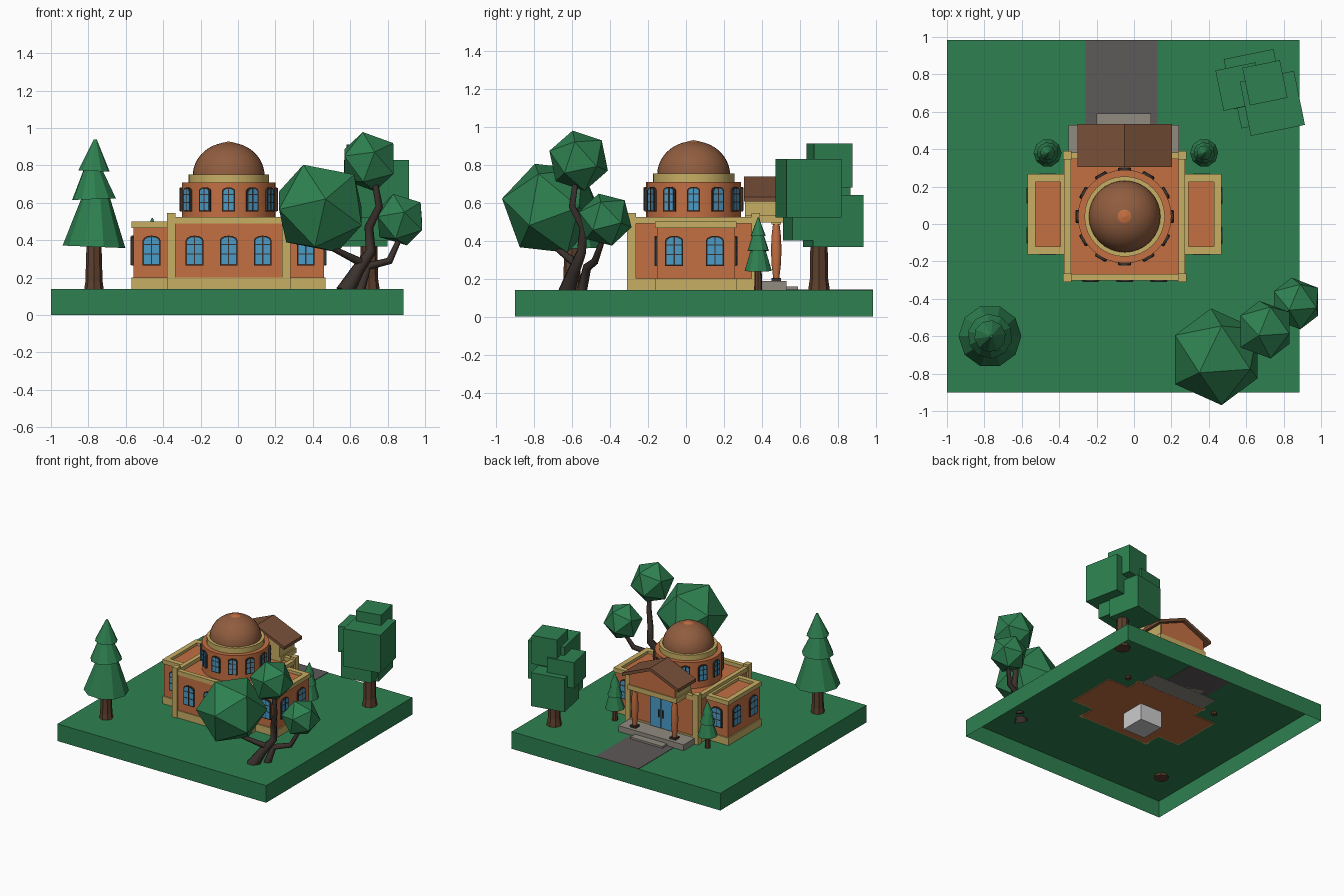
import bpy, bmesh, math
from mathutils import Matrix, Vector

if "Cube" in bpy.data.objects:
    bpy.data.objects.remove(bpy.data.objects["Cube"])

CX, CY, G = -0.05, 0.04, 0.14      # building centre, lawn level

def mat(name, r, g, b):
    m = bpy.data.materials.new(name)
    m.diffuse_color = (r, g, b, 1)
    m.use_nodes = True
    m.node_tree.nodes["Principled BSDF"].inputs["Base Color"].default_value = m.diffuse_color
    return m

GREEN = mat("green", .027, .216, .08)
ORANGE = mat("orange_wall", .55, .16, .055)
TAN = mat("tan_trim", .58, .43, .13)
BROWN = mat("brown_roof", .19, .08, .04)
DOME = mat("dome_brown", .28, .11, .05)
BLUE = mat("glass", .07, .33, .58)
DARK = mat("dark_frame", .045, .032, .026)
BARK = mat("bark", .11, .05, .026)
STONE = mat("stone", .28, .26, .22)
PATH = mat("path", .11, .10, .10)

def finish(name, bm, mats, matrix=None, smooth=False):
    me = bpy.data.meshes.new(name)
    bmesh.ops.recalc_face_normals(bm, faces=bm.faces)
    bm.to_mesh(me)
    bm.free()
    for m in mats:
        me.materials.append(m)
    ob = bpy.data.objects.new(name, me)
    bpy.context.collection.objects.link(ob)
    if matrix is not None:
        ob.matrix_world = matrix
    if smooth:
        bpy.context.view_layer.objects.active = ob
        ob.select_set(True)
        bpy.ops.object.shade_smooth_by_angle(angle=math.radians(35))
        ob.select_set(False)
    return ob

def add_prism(bm, pts, y0, y1, mi=0):
    """Extrude an x-z outline from y0 to y1."""
    a = [bm.verts.new((x, y0, z)) for x, z in pts]
    b = [bm.verts.new((x, y1, z)) for x, z in pts]
    n = len(pts)
    fs = [bm.faces.new(a), bm.faces.new(b[::-1])]
    fs += [bm.faces.new((a[i], b[i], b[(i + 1) % n], a[(i + 1) % n])) for i in range(n)]
    for f in fs:
        f.material_index = mi

def add_box(bm, x0, x1, y0, y1, z0, z1, mi=0):
    add_prism(bm, [(x0, z0), (x1, z0), (x1, z1), (x0, z1)], y0, y1, mi)

def box(name, x0, x1, y0, y1, z0, z1, m):
    bm = bmesh.new()
    add_box(bm, x0, x1, y0, y1, z0, z1)
    return finish(name, bm, [m] if m else [])

def prism(name, pts, y0, y1, m):
    bm = bmesh.new()
    add_prism(bm, pts, y0, y1)
    return finish(name, bm, [m])

def parapet(name, x0, x1, y0, y1, z0, z1, t):
    bm = bmesh.new()
    add_box(bm, x0, x1, y0, y0 + t, z0, z1)
    add_box(bm, x0, x1, y1 - t, y1, z0, z1)
    add_box(bm, x0, x0 + t, y0 + t, y1 - t, z0, z1)
    add_box(bm, x1 - t, x1, y0 + t, y1 - t, z0, z1)
    return finish(name, bm, [TAN])

def lathe(name, prof, n, loc, m, smooth=False, rot=0, tilt=0):
    """Revolve (radius, z) points and cap both ends."""
    bm = bmesh.new()
    rings = [[bm.verts.new((r * math.cos(2 * math.pi * i / n), r * math.sin(2 * math.pi * i / n), z))
              for i in range(n)] for r, z in prof]
    for a, b in zip(rings, rings[1:]):
        for i in range(n):
            bm.faces.new((a[i], a[(i + 1) % n], b[(i + 1) % n], b[i]))
    bm.faces.new(rings[0][::-1])
    bm.faces.new(rings[-1])
    M = Matrix.Translation(loc) @ Matrix.Rotation(tilt, 4, 'Y') @ Matrix.Rotation(rot, 4, 'Z')
    return finish(name, bm, [m], M, smooth)

def arch(w, h):
    r = w / 2
    rise = r * .55
    return [(-r, 0), (r, 0)] + [(r * math.cos(a), h - rise + rise * math.sin(a))
                                for a in (math.pi * i / 6 for i in range(7))]

def window(name, x, y, z, ang, w, h):
    """Arched window facing -y, turned by ang."""
    bm = bmesh.new()
    add_prism(bm, arch(w, h), -.010, .01, 0)
    inner = [(px, pz + .008) for px, pz in arch(w - .016, h - .016)]
    add_prism(bm, inner, -.012, -.005, 1)
    add_box(bm, -.003, .003, -.014, -.006, .004, h - .004, 0)
    for k in (.38, .7):
        add_box(bm, -w / 2 + .004, w / 2 - .004, -.014, -.006, h * k - .0025, h * k + .0025, 0)
    M = Matrix.Translation((x, y, z)) @ Matrix.Rotation(ang, 4, 'Z')
    return finish(name, bm, [DARK, BLUE], M)

# Lawn: open-bottomed tray, with path and hidden centre block
lawn = bmesh.new()
add_box(lawn, -1, .885, -.9, .985, 0, G)
lawn.normal_update()
bmesh.ops.delete(lawn, geom=[f for f in lawn.faces if f.calc_center_median().z < .001], context='FACES')
me = finish("lawn", lawn, [GREEN])
box("path", -.26, .125, .41, .985, G - .002, G + .003, PATH)
box("centre_block", CX - .1, CX + .1, CY - .1, CY + .1, 0, .2, None)

# Main hall
X, Y = .315, .335
box("hall_walls", CX - X, CX + X, CY - Y, CY + Y, G - .004, .495, ORANGE)
box("hall_plinth", CX - X - .008, CX + X + .008, CY - Y - .008, CY + Y + .008, G - .002, .2, TAN)
parapet("hall_parapet", CX - X - .008, CX + X + .008, CY - Y - .008, CY + Y + .008, .49, .525, .035)
for sx in (-1, 1):
    for sy in (-1, 1):
        px, py = CX + sx * .307, CY + sy * .327
        box("corner_pillar", px - .023, px + .023, py - .023, py + .023, G - .003, .545, TAN)
for dx in (-.182, 0, .182):
    window("hall_window", CX + dx, CY - Y, .265, 0, .095, .16)

# Side wings
for s in (-1, 1):
    xa, xb = sorted((CX + s * .3, CX + s * .51))
    y0, y1 = CY + .012 - .205, CY + .012 + .205
    pa, pb = sorted((CX + s * .3, CX + s * .519))
    box("wing_walls", xa, xb, y0, y1, G - .004, .478, ORANGE)
    box("wing_plinth", pa, pb, y0 - .009, y1 + .009, G - .002, .2, TAN)
    parapet("wing_parapet", pa, pb, y0 - .009, y1 + .009, .465, .5, .042)
    xo = CX + s * .51
    for yy in (-.062, .152):
        window("wing_side_window", xo, yy, .265, s * math.pi / 2, .095, .16)
    window("wing_front_window", CX + s * .412, y0, .265, 0, .095, .16)
    window("wing_back_window", CX + s * .412, y1, .265, math.pi, .095, .16)

# Drum, ring and dome
lathe("drum", [(.25, .48), (.25, .708)], 32, (CX, CY, 0), ORANGE, True)
for i in range(12):
    a = i * math.pi / 6
    window("drum_window", CX + .249 * math.sin(a), CY - .249 * math.cos(a), .553, a, .07, .13)
lathe("drum_ring", [(.215, .70), (.215, .752)], 32, (CX, CY, 0), TAN, True)
lathe("dome", [(.192 * math.cos(a), .745 + .178 * math.sin(a))
               for a in (math.radians(d) for d in range(0, 81, 8))] + [(.002, .926)],
      32, (CX, CY, 0), DOME, True)
lathe("dome_cap", [(.05, .915), (.03, .922), (.002, .928)], 16, (CX, CY, 0), ORANGE)

# Entrance porch on the back side
box("porch_floor", CX - .3, CX + .29, .37, .53, G - .003, .188, STONE)
box("porch_step", CX - .15, CX + .14, .52, .59, G - .002, .158, STONE)
box("porch_beam", CX - .22, CX + .22, .31, .51, .495, .535, TAN)
gable = [(-.21, .53), (.21, .53), (.21, .625), (0, .715), (-.21, .625)]
prism("porch_gable", [(CX + x, z) for x, z in gable], .31, .5, TAN)
panel = [(-.205, .537), (.205, .537), (.205, .62), (0, .71), (-.205, .62)]
prism("gable_panel", [(CX + x, z) for x, z in panel], .49, .507, ORANGE)
roof = [(-.253, .605), (0, .712), (.253, .605), (.253, .63), (0, .737), (-.253, .63)]
prism("porch_roof", [(CX + x, z) for x, z in roof], .305, .535, BROWN)
for s in (-1, 1):
    x = CX + s * .18
    lathe("porch_column", [(.016, .2), (.024, .27), (.028, .35), (.024, .43), (.016, .497)],
          12, (x, .475, 0), ORANGE, True)
    box("column_base", x - .026, x + .026, .449, .501, .186, .203, DARK)
    box("column_cap", x - .024, x + .024, .451, .499, .485, .497, TAN)

# Double door
YD = CY + Y
box("door_frame", CX - .105, CX + .105, YD - .01, YD + .013, .188, .44, DARK)
for s in (-1, 1):
    a, b = sorted((CX + s * .004, CX + s * .096))
    box("door_leaf", a, b, YD, YD + .017, .192, .43, BLUE)
    h = CX + s * .018
    box("door_handle", h - .004, h + .004, YD, YD + .026, .28, .34, DARK)

# Conifers: trunk plus three tiers
def conifer(x, y, n, trunk, tiers, tilt):
    lathe("conifer_trunk", trunk, 8, (x, y, 0), BARK)
    for k, (z0, z1, r0, r1) in enumerate(tiers):
        lathe("conifer_tier", [(r0, 0), (r1, z1 - z0)], n, (x, y, z0), GREEN, rot=k * .4,
              tilt=tilt * (-1) ** k)

conifer(-.77, -.6, 10, [(.055, .12), (.046, .18), (.04, .38)],
        [(.365, .63, .168, .075), (.62, .78, .12, .05), (.77, .94, .085, .008)], .04)
for x in (-.462, .375):
    conifer(x, .38, 10, [(.022, .12), (.018, .25)],
            [(.24, .365, .075, .036), (.345, .44, .057, .026), (.425, .52, .04, .003)], .04)

# Blocky tree: square crowns turned together (x, y, z0, z1, size)
lathe("block_tree_trunk", [(.06, .12), (.048, .2), (.045, .42)], 8, (.7, .7, 0), BARK)
for x, y, z0, z1, s in ((.70, .755, .68, .912, .205), (.74, .645, .52, .828, .295),
                        (.64, .775, .367, .64, .272), (.565, .735, .55, .76, .22),
                        (.67, .655, .40, .62, .245)):
    ob = box("block_crown", -s / 2, s / 2, -s / 2, s / 2, z0, z1, GREEN)
    ob.matrix_world = Matrix.Translation((x, y, 0)) @ Matrix.Rotation(math.radians(11.5), 4, 'Z')

# Round-crowned tree: faceted crowns on bent branches
for x, y, z, r, t in ((.44, -.71, .57, .265, .35), (.70, -.565, .82, .165, .2), (.866, -.425, .51, .146, .25)):
    bm = bmesh.new()
    bmesh.ops.create_icosphere(bm, subdivisions=1, radius=r)
    M = Matrix.Translation((x, y, z)) @ Matrix.Rotation(t, 4, 'X') @ Matrix.Rotation(-t, 4, 'Y')
    finish("round_crown", bm, [GREEN], M)

def branch(pts):
    """Tapered hexagonal limb; points are (x, y, z, radius)."""
    cu = bpy.data.curves.new("branch", 'CURVE')
    cu.dimensions = '3D'
    cu.bevel_depth = 1
    cu.bevel_resolution = 1
    cu.use_fill_caps = True
    sp = cu.splines.new('POLY')
    sp.points.add(len(pts) - 1)
    for p, (x, y, z, r) in zip(sp.points, pts):
        p.co = (x, y, z, 1)
        p.radius = r
    cu.materials.append(DARK)
    ob = bpy.data.objects.new("branch", cu)
    bpy.context.collection.objects.link(ob)

branch([(.57, -.63, .12, .05), (.64, -.59, .24, .035), (.71, -.55, .34, .028), (.70, -.54, .47, .024),
        (.755, -.60, .58, .02), (.73, -.58, .72, .016)])
branch([(.65, -.55, .13, .03), (.69, -.52, .26, .024), (.81, -.48, .29, .02), (.86, -.44, .40, .014)])
branch([(.66, -.58, .28, .024), (.60, -.62, .31, .02), (.50, -.68, .36, .015)])
